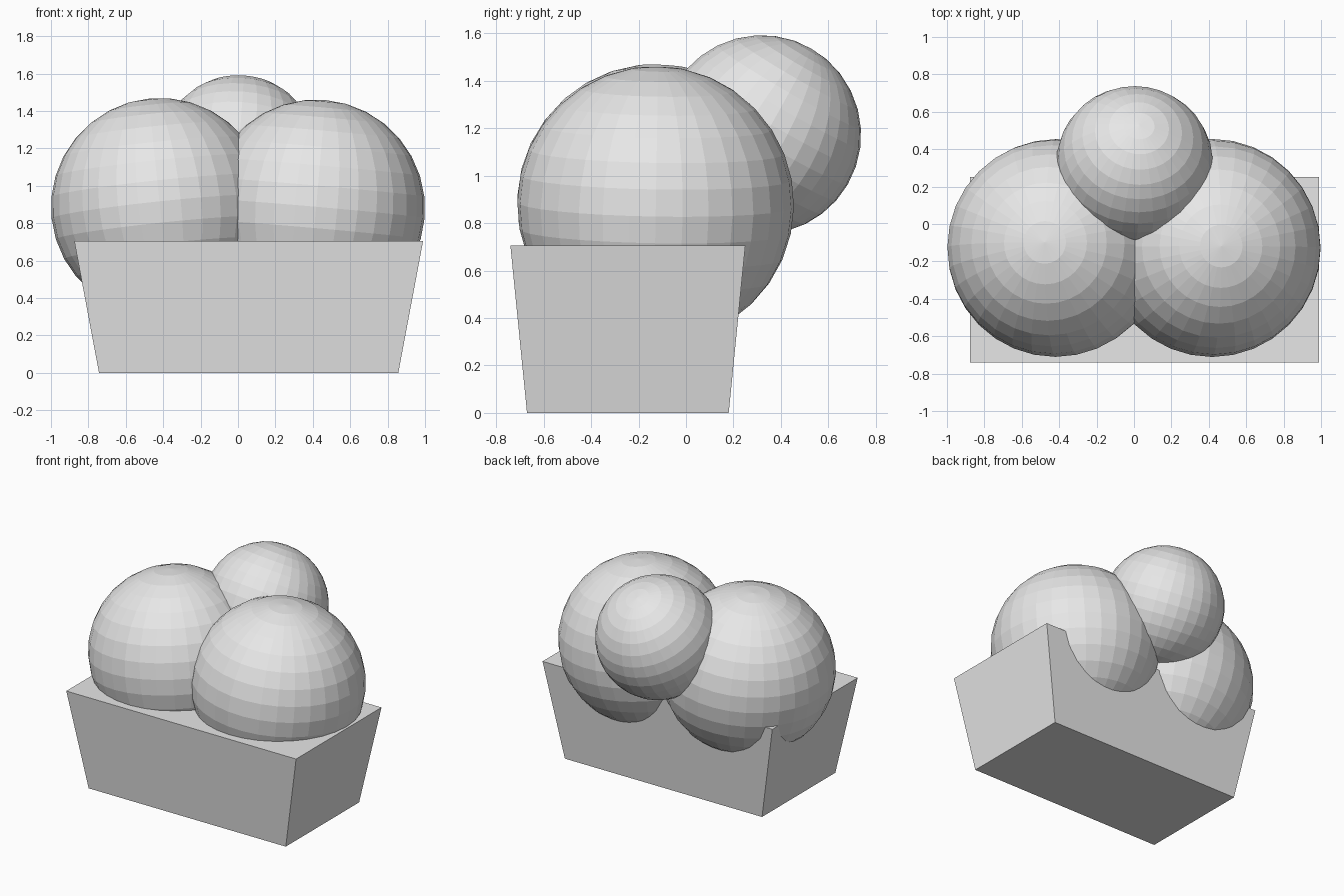
import bpy, bmesh
from math import radians

default = bpy.data.objects.get("Cube")
if default:
    bpy.data.objects.remove(default, do_unlink=True)

# Single plain material
grey = bpy.data.materials.new("light_grey")
grey.use_nodes = True
colour = (0.8, 0.8, 0.8, 1)
grey.diffuse_color = colour
grey.node_tree.nodes["Principled BSDF"].inputs["Base Color"].default_value = colour


def add_object(name, bm):
    mesh = bpy.data.meshes.new(name)
    bm.to_mesh(mesh)
    bm.free()
    mesh.materials.append(grey)
    obj = bpy.data.objects.new(name, mesh)
    bpy.context.collection.objects.link(obj)
    return obj


def add_ball(name, radius, location, tilt):
    """Flat-faced ball, tilted about x and y in degrees."""
    bm = bmesh.new()
    bmesh.ops.create_uvsphere(bm, u_segments=32, v_segments=16, radius=radius)
    ball = add_object(name, bm)
    ball.location = location
    ball.rotation_euler = (radians(tilt[0]), radians(tilt[1]), 0)


# Tapered box, wider at the rim
height = 0.705
bottom_size, top_size = (1.6, 0.85), (1.865, 0.99)
bm = bmesh.new()
bmesh.ops.create_cube(bm, size=1)
for v in bm.verts:
    size = top_size if v.co.z > 0 else bottom_size
    v.co.x *= size[0]
    v.co.y *= size[1]
    v.co.z = (v.co.z + 0.5) * height
box = add_object("box", bm)
box.location = (0.057, -0.245, 0)

# Two large balls in front and a smaller one resting behind them
add_ball("right_ball", 0.583, (-0.417, -0.128, 0.887), (-3, -6))
add_ball("left_ball", 0.583, (0.417, -0.128, 0.878), (-1, 5))
add_ball("back_ball", 0.42, (0.003, 0.318, 1.172), (-30, 4))
